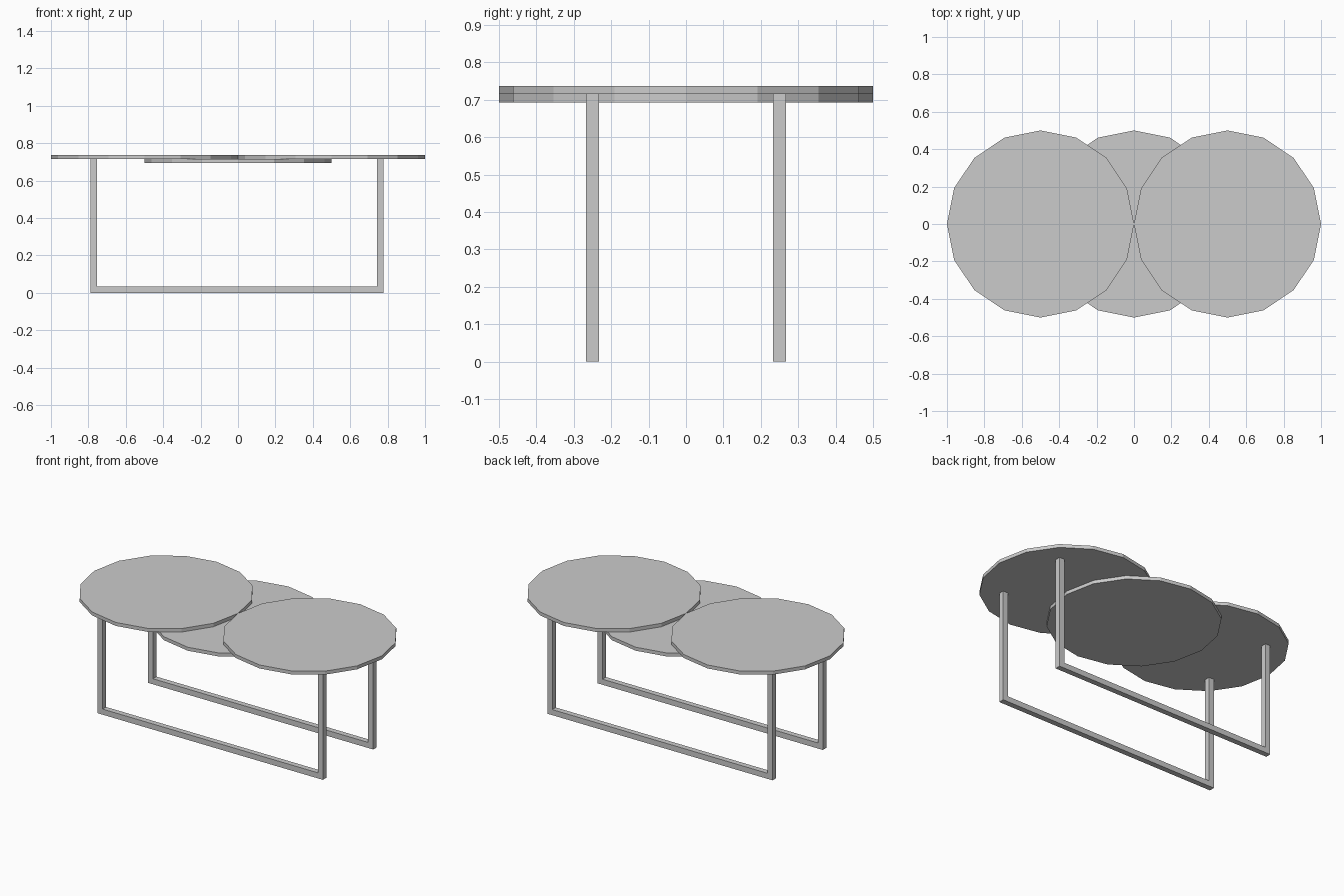
import bpy, bmesh

if "Cube" in bpy.data.objects:
    bpy.data.objects.remove(bpy.data.objects["Cube"])

T = 0.022          # disc thickness
Z_TOP = 0.737      # upper surface of the table
Z_MID = Z_TOP - T  # underside of the outer discs, top of the legs


def disc(name, x, z_low):
    bpy.ops.mesh.primitive_cylinder_add(vertices=16, radius=0.5, depth=T,
                                        location=(x, 0, z_low + T / 2))
    bpy.context.object.name = name


def u_frame(name, y, left=-0.789, right=0.778, bar=0.035):
    # U-shaped outline in the xz plane, extruded along y
    outline = [(left, 0), (right, 0), (right, Z_MID), (right - bar, Z_MID),
               (right - bar, bar), (left + bar, bar), (left + bar, Z_MID), (left, Z_MID)]
    bm = bmesh.new()
    face = bm.faces.new([bm.verts.new((x, y - bar / 2, z)) for x, z in outline])
    ext = bmesh.ops.extrude_face_region(bm, geom=[face])
    verts = [g for g in ext["geom"] if isinstance(g, bmesh.types.BMVert)]
    bmesh.ops.translate(bm, verts=verts, vec=(0, bar, 0))
    bmesh.ops.recalc_face_normals(bm, faces=bm.faces)
    mesh = bpy.data.meshes.new(name)
    bm.to_mesh(mesh)
    bm.free()
    bpy.context.collection.objects.link(bpy.data.objects.new(name, mesh))


# Table tops: two side by side, one tucked underneath
disc("left_top", -0.5, Z_MID)
disc("right_top", 0.5, Z_MID)
disc("lower_top", 0, Z_MID - T)

# Leg frames
u_frame("front_leg_frame", -0.25)
u_frame("back_leg_frame", 0.25)
